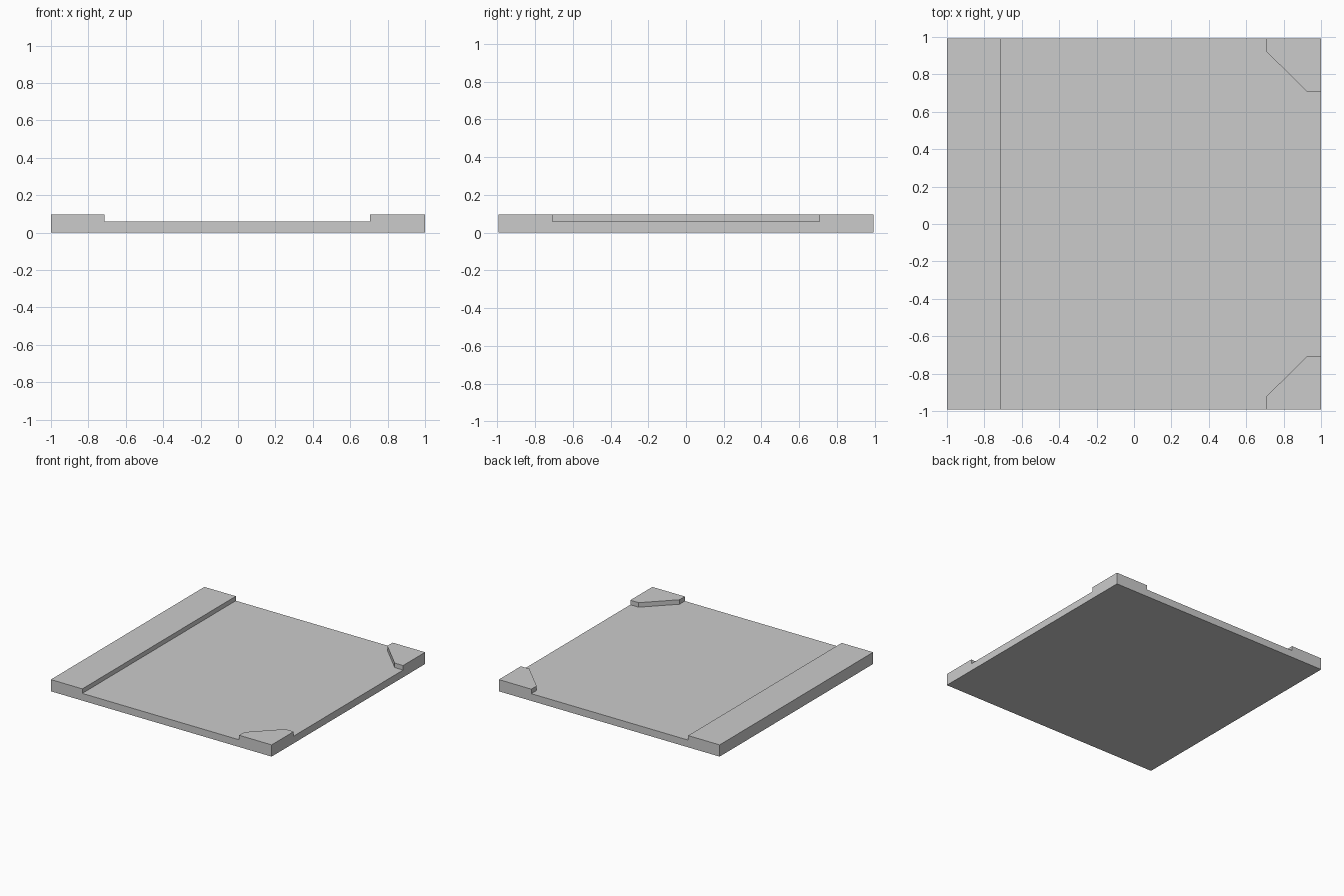
import bpy, bmesh

if "Cube" in bpy.data.objects:
    bpy.data.objects.remove(bpy.data.objects["Cube"])

HALF_Y, TOP, FLOOR = 0.993, 0.096, 0.059


def prism(name, outline, z0, z1):
    """Extrude a flat outline from z0 up to z1."""
    bm = bmesh.new()
    face = bm.faces.new([bm.verts.new((x, y, z0)) for x, y in outline])
    ext = bmesh.ops.extrude_face_region(bm, geom=[face])
    verts = [g for g in ext["geom"] if isinstance(g, bmesh.types.BMVert)]
    bmesh.ops.translate(bm, verts=verts, vec=(0, 0, z1 - z0))
    bmesh.ops.recalc_face_normals(bm, faces=bm.faces)
    mesh = bpy.data.meshes.new(name)
    bm.to_mesh(mesh)
    bm.free()
    obj = bpy.data.objects.new(name, mesh)
    bpy.context.collection.objects.link(obj)
    return obj


# Full-height square slab
tile = prism("floor_tile", [(-1, -HALF_Y), (1, -HALF_Y), (1, HALF_Y), (-1, HALF_Y)], 0, TOP)

# Recess outline: leaves a curb along -x and a chamfered pad in each +x corner
half = [(-0.715, -1.2), (0.706, -1.2), (0.706, -0.924), (0.924, -0.708), (1.2, -0.708)]
outline = half + [(x, -y) for x, y in reversed(half)]
cutter = prism("recess_cutter", outline, FLOOR, 0.3)
cutter.hide_render = True

# Carve the recess, then discard the cutter
mod = tile.modifiers.new("recess", "BOOLEAN")
mod.operation = "DIFFERENCE"
mod.solver = "EXACT"
mod.object = cutter
bpy.context.view_layer.objects.active = tile
bpy.ops.object.modifier_apply(modifier=mod.name)
bpy.data.objects.remove(cutter)
